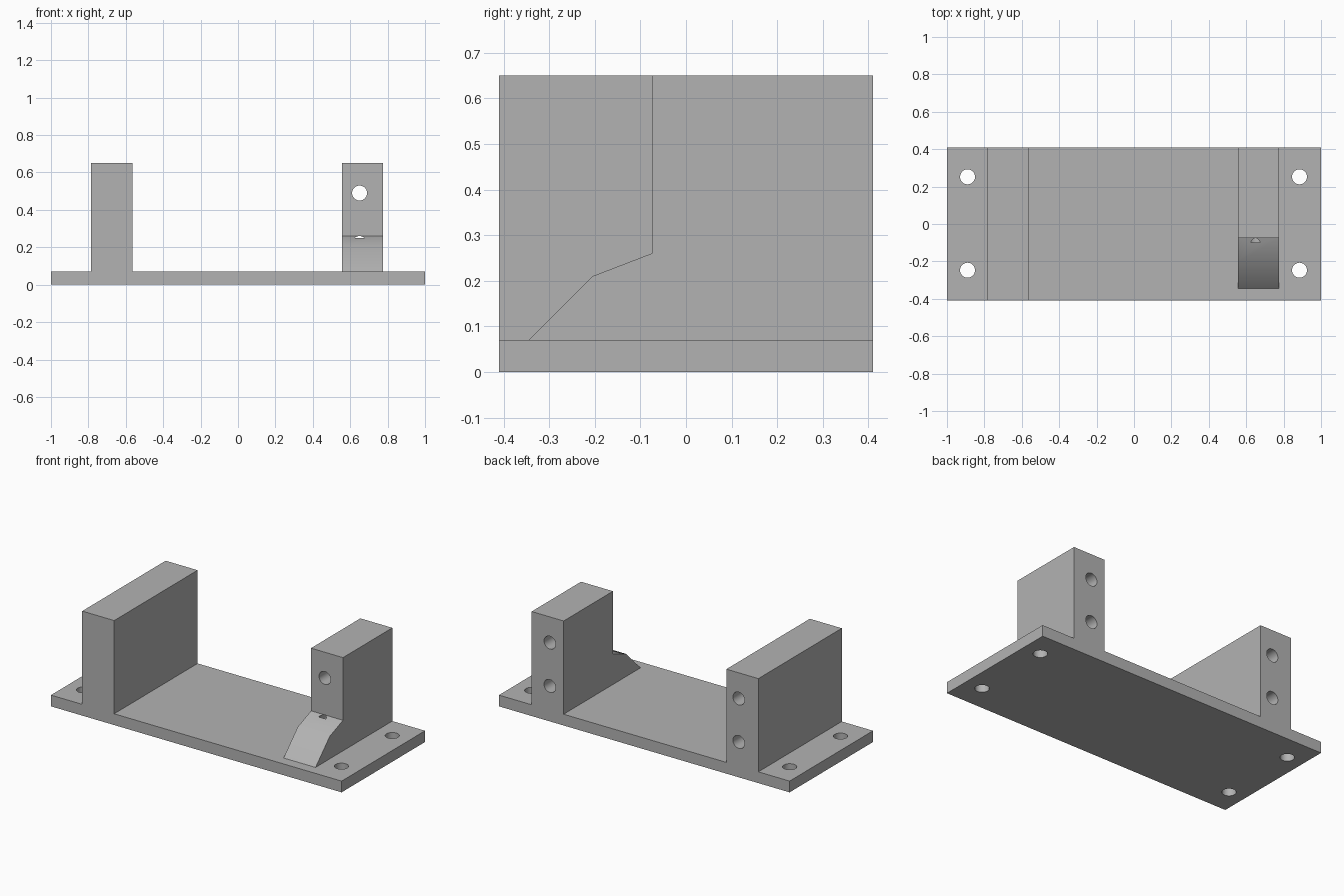
import bpy
import bmesh
from math import radians
from mathutils import Matrix, Vector

cube = bpy.data.objects.get("Cube")
if cube:
    bpy.data.objects.remove(cube, do_unlink=True)

HALF_DEPTH = 0.41
PLATE_TOP = 0.07
POST_TOP = 0.65
HOLE_RADIUS = 0.04

grey = bpy.data.materials.new("plain grey")
grey.use_nodes = True
GREY = (0.45, 0.45, 0.45, 1)
grey.diffuse_color = GREY
grey.node_tree.nodes["Principled BSDF"].inputs["Base Color"].default_value = GREY


def add_object(name, bm):
    bmesh.ops.recalc_face_normals(bm, faces=bm.faces)
    mesh = bpy.data.meshes.new(name)
    bm.to_mesh(mesh)
    bm.free()
    mesh.materials.append(grey)
    obj = bpy.data.objects.new(name, mesh)
    bpy.context.collection.objects.link(obj)
    return obj


def prism(name, points, sweep):
    """Extrude a closed outline along a vector."""
    bm = bmesh.new()
    face = bm.faces.new([bm.verts.new(p) for p in points])
    result = bmesh.ops.extrude_face_region(bm, geom=[face], use_keep_orig=True)
    verts = [g for g in result["geom"] if isinstance(g, bmesh.types.BMVert)]
    bmesh.ops.translate(bm, verts=verts, vec=sweep)
    return add_object(name, bm)


def hole_cutter(name, start, end):
    """Cylinder between two points."""
    start, end = Vector(start), Vector(end)
    axis = end - start
    turn = axis.to_track_quat("Z", "Y").to_matrix().to_4x4()
    bm = bmesh.new()
    bmesh.ops.create_cone(bm, cap_ends=True, segments=40, radius1=HOLE_RADIUS,
                          radius2=HOLE_RADIUS, depth=axis.length,
                          matrix=Matrix.Translation((start + end) / 2) @ turn)
    return add_object(name, bm)


def combine(target, other, operation):
    """Apply a boolean and remove the helper."""
    mod = target.modifiers.new("join", "BOOLEAN")
    mod.operation = operation
    mod.solver = "EXACT"
    mod.object = other
    bpy.context.view_layer.objects.active = target
    bpy.ops.object.modifier_apply(modifier=mod.name)
    bpy.data.objects.remove(other, do_unlink=True)


# Base plate and full-depth wall, swept from front to back
outline = [(-1, 0), (1, 0), (1, PLATE_TOP), (-0.565, PLATE_TOP),
           (-0.565, POST_TOP), (-0.785, POST_TOP), (-0.785, PLATE_TOP), (-1, PLATE_TOP)]
bracket = prism("mounting_bracket", [(x, -HALF_DEPTH, z) for x, z in outline],
                (0, 2 * HALF_DEPTH, 0))

# Shorter post with a sloping foot, sunk into the plate
side = [(HALF_DEPTH, 0.03), (HALF_DEPTH, POST_TOP), (-0.075, POST_TOP), (-0.075, 0.26),
        (-0.205, 0.21), (-0.345, PLATE_TOP), (-0.345, 0.03)]
post = prism("stepped_post", [(0.555, y, z) for y, z in side], (0.22, 0, 0))
combine(bracket, post, "UNION")

# Corner screw holes through the plate
for x in (-0.89, 0.885):
    for y in (-0.247, 0.252):
        combine(bracket, hole_cutter("screw_hole", (x, y, -0.1), (x, y, 0.2)), "DIFFERENCE")

# Deep holes from the back of each upright; the upper one passes through the short post
for x in (-0.65, 0.65):
    for z in (0.22, 0.49):
        combine(bracket, hole_cutter("back_hole", (x, 0.5, z), (x, -0.1, z)), "DIFFERENCE")

# Clean flat regions and keep edges crisp
bm = bmesh.new()
bm.from_mesh(bracket.data)
bmesh.ops.remove_doubles(bm, verts=bm.verts, dist=0.0001)
bmesh.ops.dissolve_limit(bm, angle_limit=radians(1), verts=bm.verts, edges=bm.edges)
bm.to_mesh(bracket.data)
bm.free()
bpy.ops.object.select_all(action="DESELECT")
bracket.select_set(True)
bpy.context.view_layer.objects.active = bracket
bpy.ops.object.shade_smooth_by_angle(angle=radians(30))
